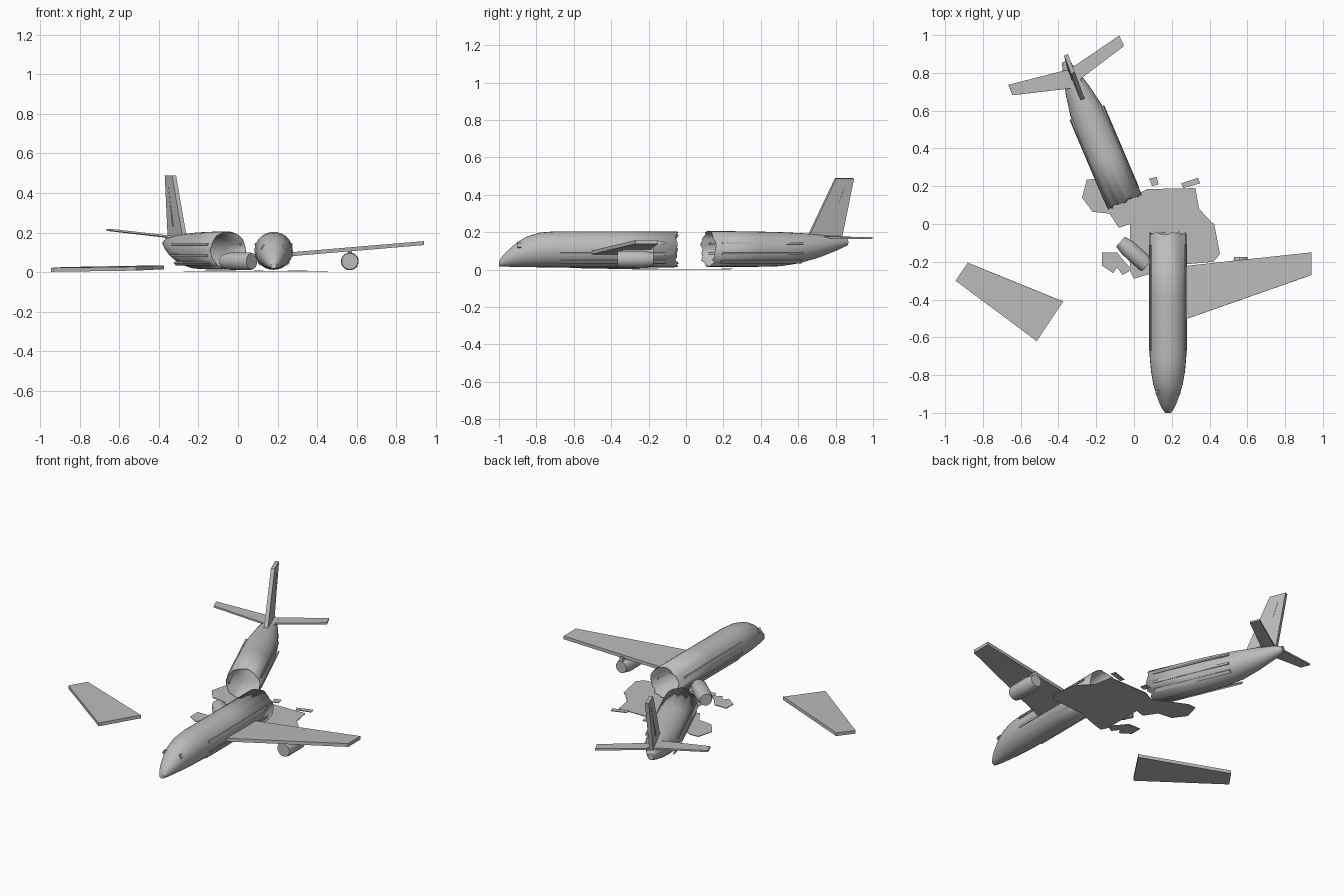
import bpy, bmesh, math
from mathutils import Vector, Matrix

old = bpy.data.objects.get("Cube")
if old:
    bpy.data.objects.remove(old, do_unlink=True)

grey = bpy.data.materials.new("light grey metal")
grey.use_nodes = True
COLOUR = (0.5, 0.5, 0.5, 1)
grey.diffuse_color = COLOUR
grey.node_tree.nodes["Principled BSDF"].inputs["Base Color"].default_value = COLOUR


def finish(name, bm, smooth=False):
    bmesh.ops.recalc_face_normals(bm, faces=bm.faces)
    mesh = bpy.data.meshes.new(name)
    bm.to_mesh(mesh)
    bm.free()
    mesh.materials.append(grey)
    obj = bpy.data.objects.new(name, mesh)
    bpy.context.collection.objects.link(obj)
    if smooth:
        bpy.ops.object.select_all(action='DESELECT')
        obj.select_set(True)
        bpy.context.view_layer.objects.active = obj
        bpy.ops.object.shade_smooth_by_angle(angle=math.radians(35))
    return obj


def frame(x, y, degrees):
    return Matrix.Translation((x, y, 0)) @ Matrix.Rotation(math.radians(degrees), 4, 'Z')


def loft(name, stations, place, caps, torn=None, sides=28):
    """Rings of (distance, bottom, top, half width), with an optional torn ring."""
    bm = bmesh.new()
    rings = []
    for k, (t, low, high, half) in enumerate(stations):
        ring = []
        for i in range(sides):
            a = math.tau * i / sides
            rag = 0.012 * math.sin(i * 2.3) * math.cos(i * 0.9) if k == torn else 0
            ring.append(bm.verts.new(place @ Vector((
                half * math.cos(a), t + rag,
                (low + high) / 2 + (high - low) / 2 * math.sin(a)))))
        rings.append(ring)
    for a, b in zip(rings, rings[1:]):
        for i in range(sides):
            j = (i + 1) % sides
            bm.faces.new((a[i], a[j], b[j], b[i]))
    for c in caps:
        bm.faces.new(rings[c])
    obj = finish(name, bm, True)
    if torn is not None:
        shell = obj.modifiers.new("skin", 'SOLIDIFY')
        shell.thickness = 0.004
        shell.offset = -1
    return obj


def plate(name, points, thick):
    """Slab with the given outline, centred on it."""
    pts = [Vector(p) for p in points]
    n = (pts[2] - pts[0]).cross(pts[3] - pts[1]).normalized() * thick / 2
    bm = bmesh.new()
    a = [bm.verts.new(p + n) for p in pts]
    b = [bm.verts.new(p - n) for p in pts]
    bm.faces.new(a)
    bm.faces.new(b[::-1])
    for i in range(len(pts)):
        j = (i + 1) % len(pts)
        bm.faces.new((a[i], b[i], b[j], a[j]))
    return finish(name, bm)


def flat(name, outline, z=0.007, thick=0.004):
    return plate(name, [(x, y, z) for x, y in outline], thick)


def strip(name, place, angle, start, end, width, radius=0.097, mid=0.108):
    """Raised panel running along the fuselage skin."""
    bm = bmesh.new()
    bmesh.ops.create_cube(bm, size=1)
    turn = Matrix.Rotation(-math.radians(angle), 4, 'Y')
    bm.transform(place @ Matrix.Translation((0, (start + end) / 2, mid)) @ turn
                 @ Matrix.Translation((radius, 0, 0))
                 @ Matrix.Diagonal((0.009, end - start, width, 1)))
    return finish(name, bm)


# Front fuselage, open at the break
front = frame(0.18, -1, 0)
loft("front_fuselage", [
    (0, 0.018, 0.045, 0.015), (0.02, 0.016, 0.075, 0.03), (0.05, 0.015, 0.105, 0.045),
    (0.1, 0.014, 0.148, 0.063), (0.15, 0.013, 0.177, 0.078), (0.22, 0.012, 0.198, 0.09),
    (0.3, 0.012, 0.204, 0.097), (0.62, 0.012, 0.204, 0.097), (0.95, 0.012, 0.204, 0.097)],
    front, [0], torn=8)

# Tail fuselage, swung round
tail = frame(-0.05, 0.12, 23)
loft("tail_fuselage", [
    (0, 0.014, 0.206, 0.098), (0.25, 0.014, 0.204, 0.098), (0.42, 0.018, 0.2, 0.097),
    (0.53, 0.034, 0.195, 0.087), (0.64, 0.064, 0.188, 0.066), (0.74, 0.1, 0.178, 0.04),
    (0.805, 0.128, 0.165, 0.018)], tail, [-1], torn=0)

# Side panels on both fuselage halves
for side, flip in (("left", False), ("right", True)):
    for level, angle, width in (("upper", 20, 0.012), ("middle", -14, 0.012), ("lower", -42, 0.02)):
        a = 180 - angle if flip else angle
        strip(f"{side}_{level}_front_panel", front, a, 0.33, 0.89, width)
        strip(f"{side}_{level}_tail_panel", tail, a, 0.04, 0.51, width)
    strip(f"{side}_cockpit_window", front, 150 if flip else 30, 0.1, 0.12, 0.025, 0.066, 0.095)

# Attached wing with its engine
plate("left_wing", [(0.2, -0.23, 0.085), (0.94, -0.15, 0.147),
                    (0.94, -0.27, 0.147), (0.2, -0.53, 0.085)], 0.02)
ENGINE = [(0, 0.014, 0.096, 0.041), (0.015, 0.01, 0.1, 0.045),
          (0.14, 0.01, 0.1, 0.045), (0.19, 0.02, 0.09, 0.035)]
loft("left_engine", ENGINE, frame(0.565, -0.365, 0), [0, -1], sides=20)
plate("engine_pylon", [(0.565, -0.34, 0.09), (0.565, -0.175, 0.09),
                       (0.565, -0.175, 0.115), (0.565, -0.34, 0.115)], 0.02)
loft("loose_engine", ENGINE, frame(0.07, -0.22, 48), [0, -1], sides=20)

# Wing lying on the ground
plate("loose_wing", [(-0.945, -0.3, 0.012), (-0.88, -0.205, 0.016),
                     (-0.375, -0.41, 0.025), (-0.515, -0.62, 0.018)], 0.02)

# Tail surfaces, leaning slightly
plate("tail_fin", [(-0.268, 0.65, 0.17), (-0.345, 0.83, 0.17),
                   (-0.36, 0.895, 0.488), (-0.323, 0.8, 0.488)], 0.022)
plate("rudder_hinge", [(-0.318, 0.765, 0.23), (-0.321, 0.772, 0.23),
                       (-0.343, 0.85, 0.44), (-0.34, 0.843, 0.44)], 0.026)
plate("right_tailplane", [(-0.3, 0.83, 0.172), (-0.665, 0.737, 0.214),
                          (-0.643, 0.682, 0.214), (-0.27, 0.725, 0.172)], 0.01)
plate("left_tailplane", [(-0.37, 0.8, 0.172), (-0.078, 0.998, 0.168),
                         (-0.053, 0.942, 0.168), (-0.32, 0.74, 0.172)], 0.01)

# Scorched ground patch and scattered scraps
flat("ground_patch", [
    (-0.2, 0.24), (-0.25, 0.235), (-0.275, 0.14), (-0.22, 0.065), (-0.13, 0.055),
    (-0.08, -0.02), (-0.02, 0), (-0.02, -0.25), (0, -0.29), (0.08, -0.265),
    (0.2, -0.22), (0.42, -0.2), (0.455, -0.16), (0.425, 0), (0.41, 0.01),
    (0.345, 0.08), (0.325, 0.19), (0.07, 0.185), (0, 0.15)], 0.002)
flat("engine_scrap", [(-0.17, -0.15), (-0.09, -0.15), (-0.05, -0.2), (-0.01, -0.24),
                      (-0.06, -0.27), (-0.09, -0.23), (-0.11, -0.26), (-0.17, -0.22)])
flat("small_scrap", [(0.08, 0.24), (0.12, 0.25), (0.13, 0.21), (0.095, 0.2)])
flat("long_scrap", [(0.25, 0.215), (0.34, 0.245), (0.35, 0.215), (0.26, 0.19)])
